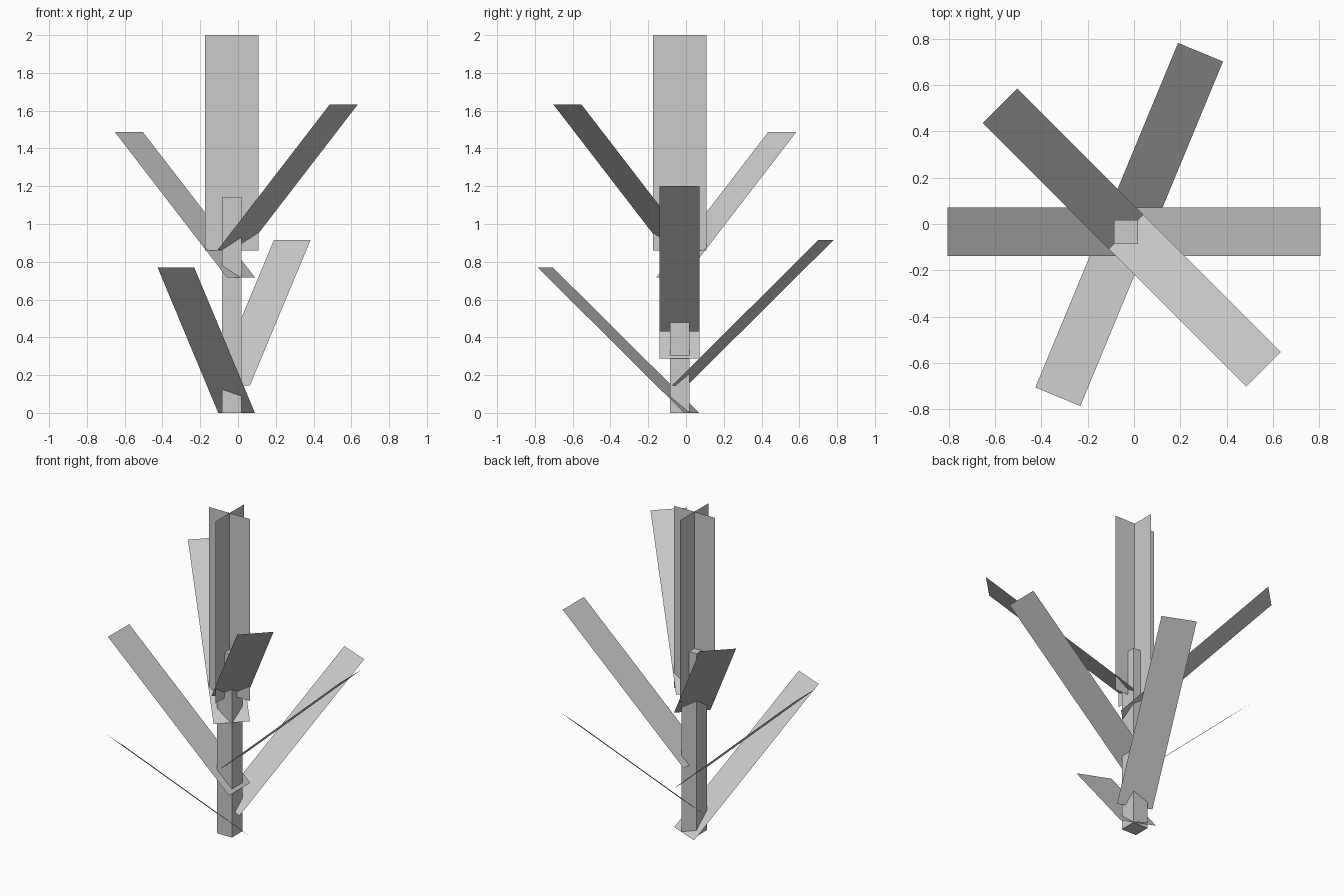
import bpy
from math import cos, sin, radians
from mathutils import Vector

if "Cube" in bpy.data.objects:
    bpy.data.objects.remove(bpy.data.objects["Cube"])

C = Vector((-0.034, -0.034, 0))   # stem axis


def add_mesh(name, verts, faces):
    mesh = bpy.data.meshes.new(name)
    mesh.from_pydata(verts, [], faces)
    obj = bpy.data.objects.new(name, mesh)
    bpy.context.collection.objects.link(obj)
    return obj


def strip(name, base, side, rise):
    """Flat rectangle centred on base, half-width side, extending along rise."""
    pts = [base - side, base + side, base + side + rise, base - side + rise]
    add_mesh(name, pts, [(0, 1, 2, 3)])


# Square stem
bpy.ops.mesh.primitive_cube_add(size=1, location=(C.x, C.y, 0.572))
stem = bpy.context.object
stem.name = "stem"
stem.scale = (0.103, 0.103, 1.144)

# Two crossed upright planes forming the flower spike
for name, side in (("spike_front", Vector((0.142, 0, 0))),
                   ("spike_side", Vector((0, 0.142, 0)))):
    strip(name, C + Vector((0, 0, 0.86)), side, Vector((0, 0, 1.14)))

# Sloping leaves: heading, base height, base offset along the heading
leaves = [(247.5, 0.0, -0.069), (67.5, 0.145, 0), (180, 0.288, -0.069),
          (0, 0.432, 0), (135, 0.718, -0.069), (315, 0.862, 0)]
for i, (heading, z, offset) in enumerate(leaves):
    a = radians(heading)
    out = Vector((cos(a), sin(a), 0))
    side = Vector((-sin(a), cos(a), 0)) * 0.105
    strip(f"leaf_{i + 1}", C + out * offset + Vector((0, 0, z)), side,
          out * 0.839 + Vector((0, 0, 0.77)))
